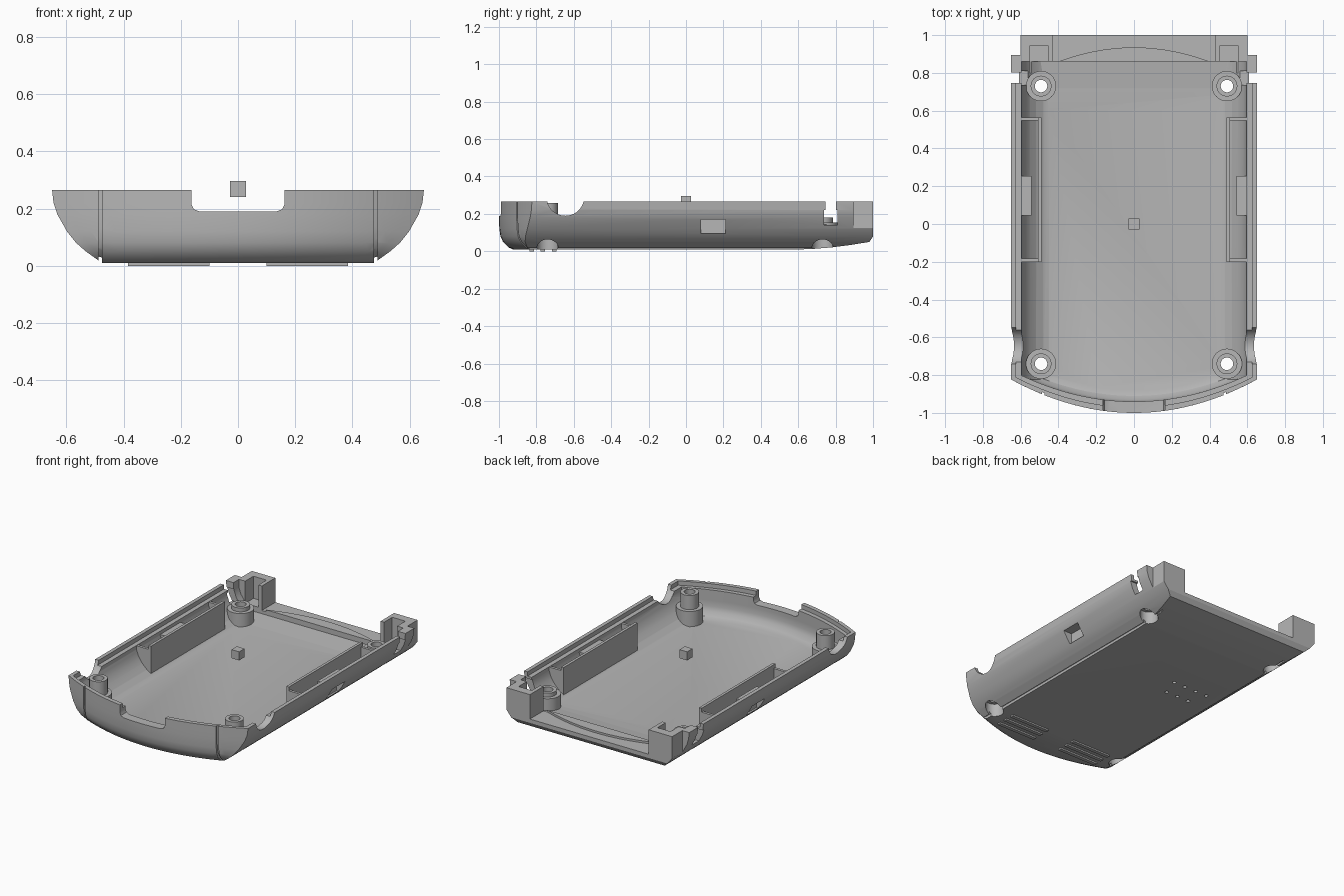
import bpy, bmesh, math
from mathutils import Vector

if "Cube" in bpy.data.objects:
    bpy.data.objects.remove(bpy.data.objects["Cube"], do_unlink=True)

grey = bpy.data.materials.new("plain grey plastic")
grey.use_nodes = True
grey.diffuse_color = (0.47, 0.47, 0.47, 1)
grey.node_tree.nodes["Principled BSDF"].inputs["Base Color"].default_value = grey.diffuse_color


def finish(name, bm):
    bmesh.ops.recalc_face_normals(bm, faces=bm.faces)
    mesh = bpy.data.meshes.new(name)
    bm.to_mesh(mesh)
    bm.free()
    mesh.materials.append(grey)
    ob = bpy.data.objects.new(name, mesh)
    bpy.context.collection.objects.link(ob)
    return ob


def skin(name, rings):
    """Closed solid through a stack of rings."""
    bm = bmesh.new()
    loops = [[bm.verts.new(p) for p in ring] for ring in rings]
    for a, b in zip(loops, loops[1:]):
        for i in range(len(a)):
            j = (i + 1) % len(a)
            bm.faces.new((a[i], a[j], b[j], b[i]))
    bm.faces.new(loops[0])
    bm.faces.new(loops[-1])
    return finish(name, bm)


def prism(name, pts, axis, lo, hi):
    def place(p, t):
        return {"X": (t, p[0], p[1]), "Y": (p[0], t, p[1]), "Z": (p[0], p[1], t)}[axis]
    return skin(name, [[place(p, t) for p in pts] for t in (lo, hi)])


def box(name, x, y, z):
    return prism(name, [(x[0], y[0]), (x[1], y[0]), (x[1], y[1]), (x[0], y[1])], "Z", *z)


def mirrored(x, side):
    return sorted((x[0] * side, x[1] * side))


def disc(cx, cy, r, n=40):
    return [(cx + r * math.cos(i * math.tau / n), cy + r * math.sin(i * math.tau / n))
            for i in range(n)]


def tray(name, levels, front, bow, back, n=28):
    """Rounded tray solid: each level is height, half width, front inset."""
    rings = []
    for z, w, inset in levels:
        xs = [w * (2 * i / n - 1) for i in range(n + 1)]
        ring = [(x, front + inset + bow * x * x, z) for x in xs]
        rings.append(ring + [(w, back, z), (-w, back, z)])
    return skin(name, rings)


def combine(ob, tool, mode="DIFFERENCE", keep=False):
    mod = ob.modifiers.new("cut", "BOOLEAN")
    mod.operation, mod.object, mod.solver = mode, tool, "EXACT"
    dg = bpy.context.evaluated_depsgraph_get()
    mesh = bpy.data.meshes.new_from_object(ob.evaluated_get(dg))
    ob.modifiers.clear()
    ob.data = mesh
    if not keep:
        bpy.data.objects.remove(tool, do_unlink=True)


OUTER = [(.01, .475, .075), (.02, .49, .052), (.05, .532, .022), (.08, .566, .008),
         (.12, .598, .002), (.18, .632, 0), (.22, .645, 0), (.265, .65, 0)]
INNER = [(.065, .45, .06), (.075, .48, .03), (.1, .52, .01), (.13, .552, 0),
         (.17, .58, 0), (.21, .595, 0), (.4, .595, 0)]


def inset_tray(name, d):
    return tray(name, [(z + d * .9, w - d, f + d) for z, w, f in OUTER], -1, .417, 1.1)


# Outer body and its hollow, both with a floor that ramps up at the back
shell = tray("shell", OUTER, -1, .417, 1)
cavity = tray("cavity", INNER, -.94, .39, .86)
combine(cavity, prism("floor_ramp", [(.58, .064), (.72, .07), (.9, .088), (.9, 0), (.58, 0)],
                      "X", -1, 1))
combine(shell, cavity)
combine(shell, prism("underside_ramp", [(.58, .009), (.68, .013), (.78, .021), (.88, .034),
                                        (.98, .05), (1, .08), (1.1, .08), (1.1, -.1),
                                        (.58, -.1)], "X", -1, 1))

# Stepped rim
rim = tray("rim_step", [(.237, .625, 0), (.4, .625, 0)], -.97, .405, .75)
combine(shell, rim)

# Front cable opening
combine(shell, prism("front_opening", [(-.163, .4), (-.163, .215), (-.155, .198), (-.135, .19),
                                       (.135, .19), (.155, .198), (.163, .215), (.163, .4)],
                     "Y", -1.1, -.85))

# Open back between the corner blocks
combine(shell, box("back_opening", (-.43, .43), (.859, 1.1), (.105, 1)))

for s in (-1, 1):
    # Rounded side opening, clip slot, corner step and corner pocket
    combine(shell, prism("side_opening", disc(-.645, .29, .1), "X", *mirrored((.5, .8), s)))
    combine(shell, box("clip_slot", mirrored((.56, .8), s), (.747, .803), (.14, 1)))
    combine(shell, box("clip_slot_wide", mirrored((.56, .8), s), (.737, .81), (.14, .222)))
    combine(shell, box("corner_step", mirrored((.6, .8), s), (.895, 1.1), (-1, 1)))
    combine(shell, box("corner_pocket", mirrored((.455, .55), s), (.8, .945), (.12, 1)))
    # Latch window
    combine(shell, box("latch_window", mirrored((.565, .8), s), (.08, .21), (.095, .17)))
    # Shallow seam between base panel and side
    seam = box("seam", mirrored((.475, .488), s), (-1.2, .85), (-.1, .5))
    combine(seam, inset_tray("seam_floor", .011))
    combine(shell, seam)

# Speaker holes in the underside
for row, count in enumerate((4, 3)):
    for i in range(count):
        combine(shell, prism("speaker_hole", disc(-.12 - .085 * i - .04 * row, .24 - .12 * row,
                                                  .012, 12), "Z", -.1, .03))

trim = inset_tray("trim", .027)
parts = [shell]

# Screw posts: tall at the front, short at the back
for s, side in ((-1, "right"), (1, "left")):
    for y, end, step, top in ((-.74, "front", .165, .258), (.73, "back", .155, .18)):
        x = .492 * s
        profile = ((.02, .08), (step, .08), (step, .055), (top, .055))
        post = skin(f"{end}_{side}_screw_post",
                    [[(px, py, z) for px, py in disc(x, y, r)] for z, r in profile])
        combine(post, trim, "INTERSECT", keep=True)
        for r, depth in ((.033, 1), (.056, .095)):
            drill = prism("drill", disc(x, y, r), "Z", -.1, depth)
            combine(post, drill, keep=True)
            combine(shell, drill)
        parts.append(post)

    # Battery guide: long plate with two end walls, plus latch hood
    for name, xr, yr, zr in (("guide_plate", (.49, .508), (-.2, .565), (.03, .26)),
                             ("guide_front_end", (.5, .62), (-.2, -.182), (.03, .235)),
                             ("guide_back_end", (.5, .62), (.547, .565), (.03, .235)),
                             ("latch_hood", (.543, .62), (.045, .255), (.03, .215))):
        wall = box(f"{side}_{name}", mirrored(xr, s), yr, zr)
        combine(wall, trim, "INTERSECT", keep=True)
        if name == "latch_hood":
            combine(wall, box("window", mirrored((.565, .8), s), (.08, .21), (.095, .17)))
        parts.append(wall)

    # Grip ribs under the front
    for i in range(3):
        y = -.705 - .06 * i
        parts.append(box(f"{side}_grip_rib_{i + 1}", mirrored((.1, .385), s),
                         (y - .012, y + .012), (0, .012)))

bpy.data.objects.remove(trim, do_unlink=True)

# Bowed sill at the back and the small floating block
arc = [(.4 * i / 12, .86 + .075 * (1 - (i / 12) ** 2)) for i in range(-12, 13)]
parts.append(prism("back_sill", arc, "Z", .09, .118))
parts.append(box("centre_block", (-.028, .028), (-.028, .028), (.24, .296)))

# Smooth shading with sharp edges kept
bpy.ops.object.select_all(action="DESELECT")
for ob in parts:
    ob.select_set(True)
bpy.context.view_layer.objects.active = shell
bpy.ops.object.shade_smooth_by_angle(angle=math.radians(28))
